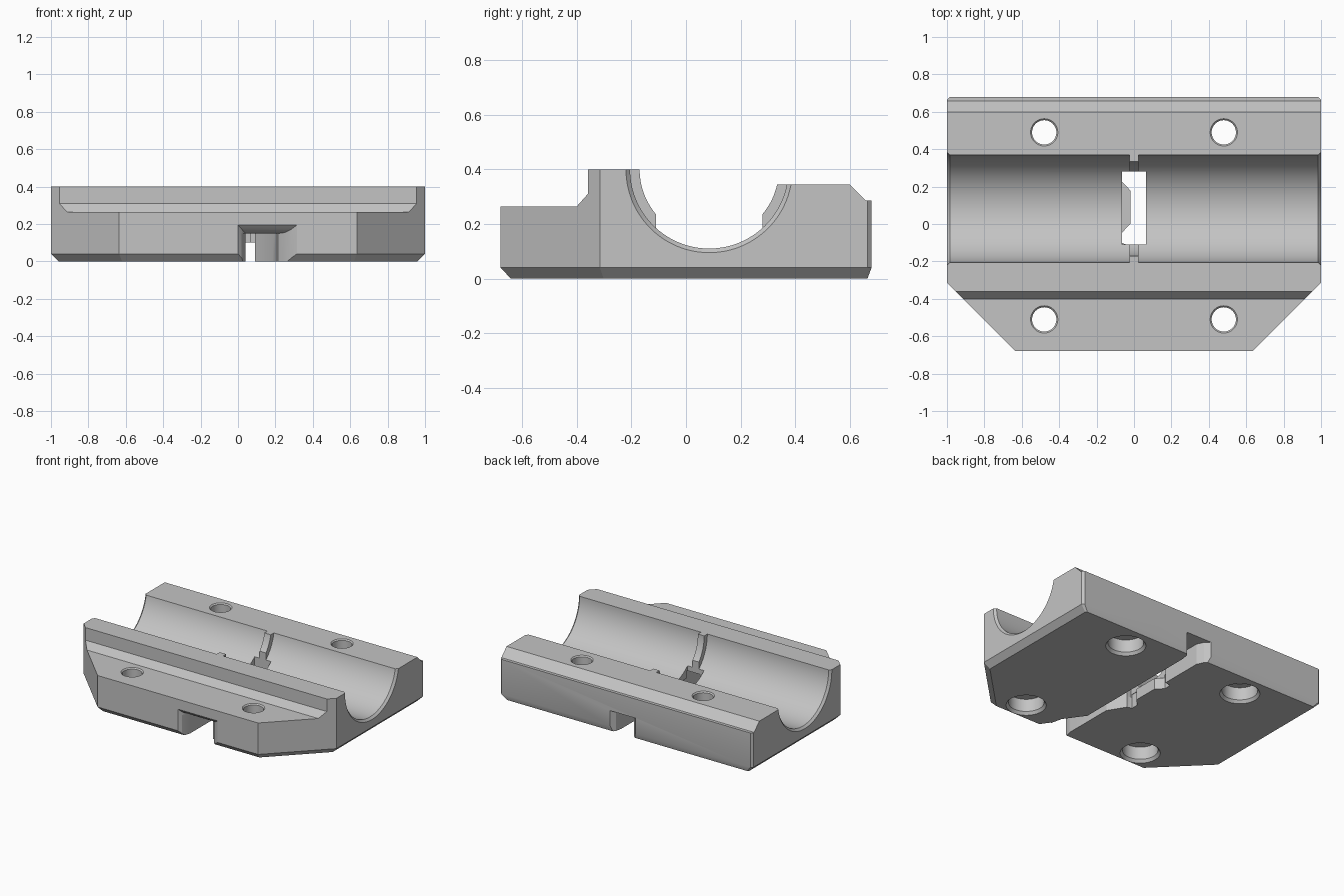
import bpy
import bmesh
from math import cos, sin, tau

if "Cube" in bpy.data.objects:
    bpy.data.objects.remove(bpy.data.objects["Cube"])

grey = bpy.data.materials.new("plain grey")
grey.use_nodes = True
grey.diffuse_color = (0.55, 0.55, 0.55, 1)
grey.node_tree.nodes["Principled BSDF"].inputs["Base Color"].default_value = (0.55, 0.55, 0.55, 1)


def loft(name, rings):
    """Closed solid through a list of equally long vertex rings."""
    bm = bmesh.new()
    rows = [[bm.verts.new(p) for p in ring] for ring in rings]
    n = len(rows[0])
    for a, b in zip(rows, rows[1:]):
        for i in range(n):
            j = (i + 1) % n
            bm.faces.new((a[i], a[j], b[j], b[i]))
    bm.faces.new(rows[0])
    bm.faces.new(rows[-1])
    bmesh.ops.recalc_face_normals(bm, faces=bm.faces)
    mesh = bpy.data.meshes.new(name)
    bm.to_mesh(mesh)
    bm.free()
    mesh.materials.append(grey)
    obj = bpy.data.objects.new(name, mesh)
    bpy.context.collection.objects.link(obj)
    return obj


def prism(name, plan, low, high):
    return loft(name, [[(x, y, z) for x, y in plan] for z in (low, high)])


def box(name, x0, x1, y0, y1, z0, z1):
    return prism(name, [(x0, y0), (x1, y0), (x1, y1), (x0, y1)], z0, z1)


def circle_z(x, y, r, z, n=40):
    return [(x + r * cos(tau * i / n), y + r * sin(tau * i / n), z) for i in range(n)]


def circle_x(x, r, n=112):
    return [(x, 0.085 + r * cos(tau * i / n), 0.4 + r * sin(tau * i / n)) for i in range(n)]


def mirrored(half):
    return half + [(-x, y) for x, y in reversed(half)]


def combine(target, tool, operation="DIFFERENCE"):
    tool.hide_render = True
    mod = target.modifiers.new("cut", "BOOLEAN")
    mod.operation = operation
    mod.solver = "EXACT"
    mod.object = tool
    bpy.context.view_layer.objects.active = target
    bpy.ops.object.modifier_apply(modifier=mod.name)
    bpy.data.objects.remove(tool)


# Stepped side profile run along the length of the block
side = [(-0.8, -0.1), (-0.8, 0.265), (-0.4, 0.265), (-0.36, 0.31), (-0.36, 0.4),
        (0.1, 0.4), (0.1, 0.345), (0.6, 0.345), (0.658, 0.287), (0.8, 0.287), (0.8, -0.1)]
block = loft("bearing_block", [[(x, y, z) for y, z in side] for x in (-1.1, 1.1)])

# Outline with cut front corners and a chamfered base
outer = mirrored([(0.635, -0.68), (1, -0.315), (1, 0.665), (0.985, 0.68)])
base = mirrored([(0.62, -0.642), (0.96, -0.302), (0.96, 0.655), (0.95, 0.665)])
outline = loft("outline", [[(x, y, z) for x, y in plan]
                           for plan, z in ((base, 0), (outer, 0.04), (outer, 0.5))])
combine(block, outline, "INTERSECT")

# Round bore with chamfered ends and a thin central rib
bore_half = [(1.02, 0.325), (0.985, 0.29), (0.025, 0.29), (0.025, 0.255)]
combine(block, loft("bore", [circle_x(x, r) for x, r in mirrored(bore_half)]))

# Bolt holes with rim chamfers and counterbores underneath
for x in (-0.48, 0.48):
    for y, top in ((0.49, 0.345), (-0.51, 0.265)):
        steps = [(0.145, -0.02), (0.115, 0.02), (0.115, 0.11), (0.065, 0.11),
                 (0.065, top - 0.008), (0.083, top + 0.01)]
        combine(block, loft("hole", [circle_z(x, y, r, z) for r, z in steps]))

# Underside tie channel: front bend, low middle with a tooth, back run
front_run = [(0.0, -0.72), (0.04, -0.6), (0.04, -0.23), (-0.04, -0.1),
             (0.09, -0.1), (0.09, -0.36), (0.19, -0.5), (0.24, -0.72)]
middle_run = [(-0.04, -0.11), (-0.068, -0.1), (-0.068, -0.05), (-0.02, 0.0), (-0.02, 0.18),
              (-0.068, 0.23), (-0.068, 0.28), (-0.02, 0.29), (0.09, 0.29), (0.09, -0.11)]
back_run = [(-0.022, 0.28), (-0.022, 0.6), (-0.045, 0.65), (-0.1, 0.7),
            (0.14, 0.7), (0.1, 0.65), (0.09, 0.6), (0.09, 0.28)]
for plan, height in ((front_run, 0.15), (middle_run, 0.1), (back_run, 0.15)):
    combine(block, prism("channel", plan, -0.1, height))

# Rounded flare where the channel leaves the front
flare = []
for y, left, right, top in ((-0.69, -0.01, 0.33, 0.205), (-0.66, 0.02, 0.285, 0.172),
                            (-0.63, 0.036, 0.25, 0.154), (-0.58, 0.041, 0.215, 0.149)):
    flare.append([(left, y, -0.1), (right, y, -0.1), (right, y, top), (left, y, top)])
combine(block, loft("flare", flare))

# Rectangular window from the bore into the channel
combine(block, box("window", -0.065, 0.065, -0.11, 0.28, 0.08, 0.6))

# Smooth bore and holes, crisp edges elsewhere
bpy.ops.object.select_all(action="DESELECT")
block.select_set(True)
bpy.context.view_layer.objects.active = block
bpy.ops.object.shade_smooth_by_angle(angle=0.4)
